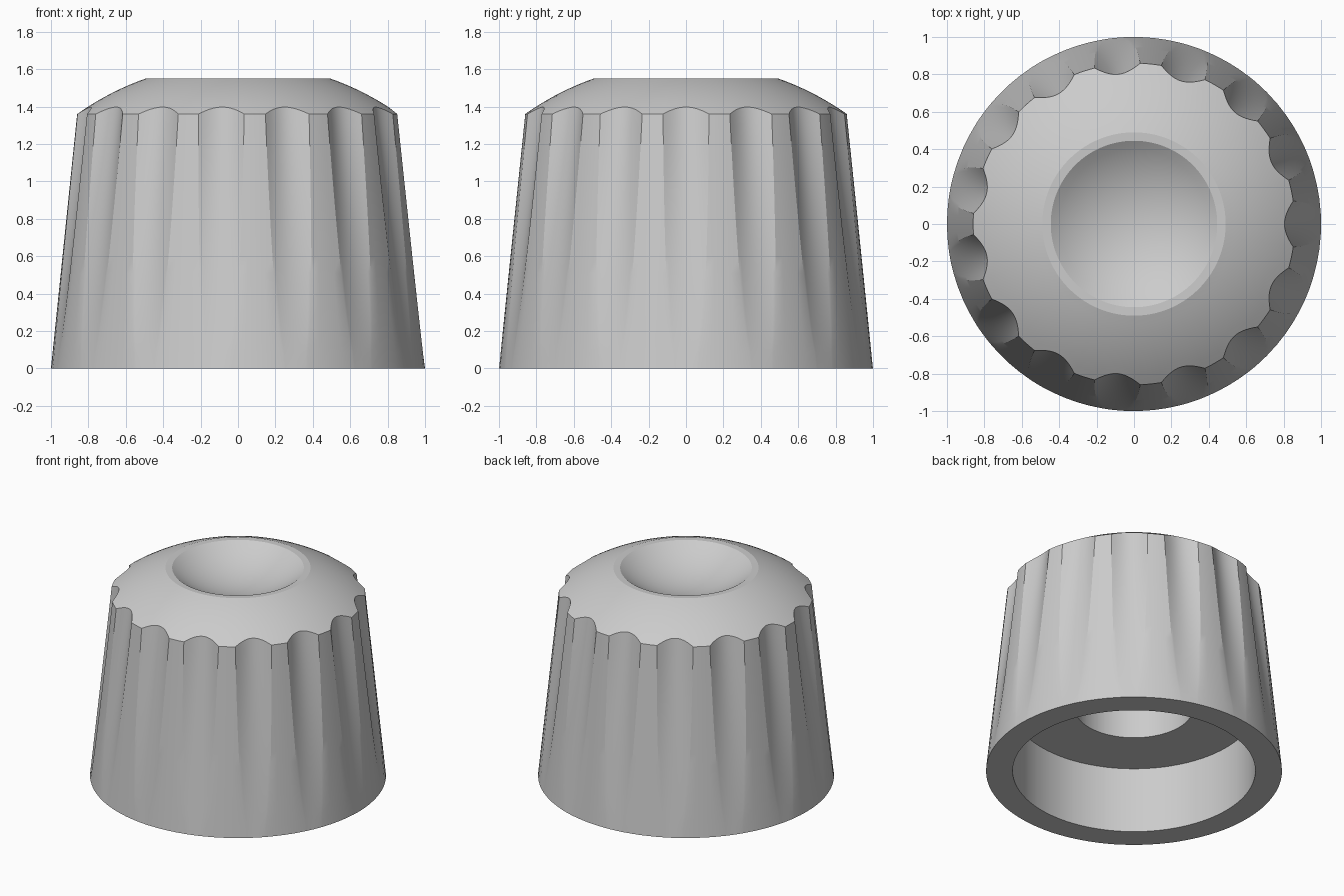
import bpy, bmesh
from math import sin, cos, sqrt, radians

cube = bpy.data.objects.get("Cube")
if cube:
    bpy.data.objects.remove(cube)

FLUTES = 15
SHOULDER_Z = 1.36
RIM_R, TOP_Z = 0.49, 1.55
DISH_R, DISH_SPHERE = 0.445, 0.74
HALF_LAND, HALF_FLUTE = 12.0, 8.2     # degrees
STEPS = 14                            # facets across one flute
ROWS = 16

# Each column is (flute centre angle, position across flute); beyond 1 lies the land
columns = []
for i in range(FLUTES):
    centre = i * 360 / FLUTES
    columns += [(centre, -1 + 2 * k / STEPS) for k in range(STEPS + 1)]
    columns += [(centre, 1 + k / 4) for k in (1, 2, 3)]


def dome(r):
    """Height of the spherical shoulder at radius r."""
    return 0.148 + sqrt(1.486 ** 2 - r * r)


def side_radius(u, z):
    """Tapered wall, with a hollow that deepens towards the top."""
    t = z / SHOULDER_Z
    return 1 - 0.14 * t - 0.05 * t * max(0, 1 - u * u)


def angle(centre, u, t):
    """Flutes narrow towards the base; lands fill the space between."""
    half = HALF_FLUTE * max(t, 0.05) ** 0.25
    if u <= 1:
        return radians(centre + u * half)
    return radians(centre + half + (u - 1) * 2 * (HALF_LAND - half))


def rim_height(u):
    """Height where the fluted wall meets the shoulder."""
    z = SHOULDER_Z
    for _ in range(12):
        z = dome(side_radius(u, z))
    return z


bm = bmesh.new()


def loop(point, t=1):
    verts = []
    for centre, u in columns:
        r, z = point(u)
        a = angle(centre, u, t)
        verts.append(bm.verts.new((r * cos(a), r * sin(a), z)))
    return verts


def ring(r, z, t=1):
    return loop(lambda u: (r, z), t)


loops = []
# Hollow underside, from the inner bore out to the base
loops += [ring(0.40, 1.15, 0), ring(0.40, 0.49, 0), ring(0.82, 0.49, 0), ring(0.82, 0, 0)]

# Fluted side wall
for j in range(ROWS + 1):
    t = j / ROWS
    def wall(u):
        z = t * rim_height(u)
        return side_radius(u, z), z
    loops.append(loop(wall, t))

# Domed shoulder
for j in range(1, 9):
    s = j / 8
    def shoulder(u):
        r0 = side_radius(u, rim_height(u))
        r = r0 + (RIM_R - r0) * s
        return r, dome(r)
    loops.append(loop(shoulder))

# Flat lip and the concave finger dish
dish_centre = TOP_Z + sqrt(DISH_SPHERE ** 2 - DISH_R ** 2)
for j in range(10):
    r = DISH_R * (1 - j / 10)
    loops.append(ring(r, dish_centre - sqrt(DISH_SPHERE ** 2 - r * r)))

n = len(columns)
for lower, upper in zip(loops, loops[1:]):
    for k in range(n):
        m = (k + 1) % n
        bm.faces.new((lower[k], lower[m], upper[m], upper[k]))

# Close the dish and the bore
tip = bm.verts.new((0, 0, dish_centre - DISH_SPHERE))
for k in range(n):
    bm.faces.new((loops[-1][k], loops[-1][(k + 1) % n], tip))
bm.faces.new(loops[0])
bmesh.ops.recalc_face_normals(bm, faces=bm.faces)

mesh = bpy.data.meshes.new("fluted_knob")
bm.to_mesh(mesh)
bm.free()
knob = bpy.data.objects.new("fluted_knob", mesh)
bpy.context.collection.objects.link(knob)

grey = bpy.data.materials.new("plain_grey")
grey.use_nodes = True
colour = (0.6, 0.6, 0.6, 1)
grey.diffuse_color = colour
grey.node_tree.nodes["Principled BSDF"].inputs["Base Color"].default_value = colour
mesh.materials.append(grey)

bpy.ops.object.select_all(action="DESELECT")
knob.select_set(True)
bpy.context.view_layer.objects.active = knob
bpy.ops.object.shade_smooth_by_angle(angle=radians(20))
